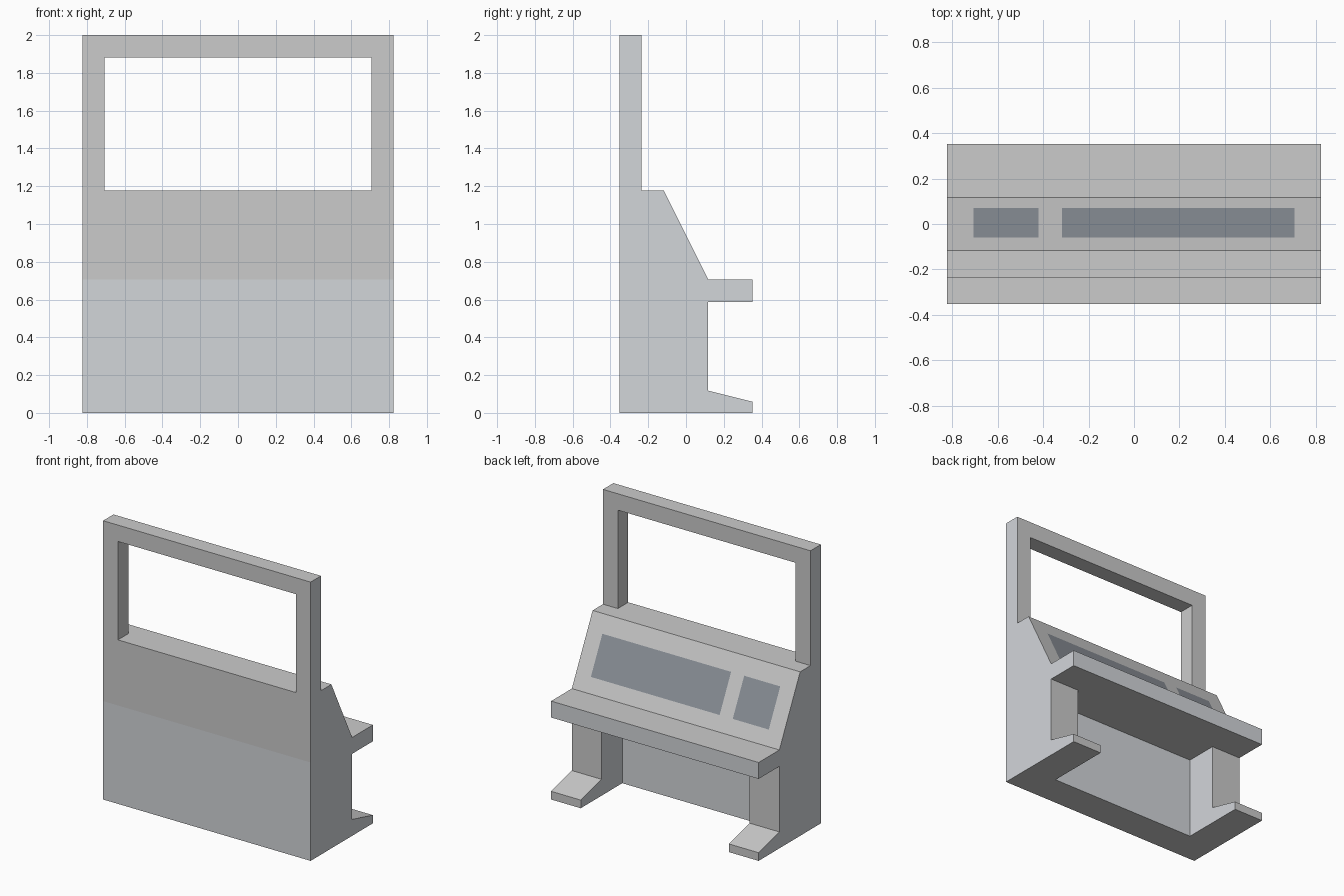
import bpy, bmesh

if "Cube" in bpy.data.objects:
    bpy.data.objects.remove(bpy.data.objects["Cube"])

U = 2 / 17  # the whole model sits on a 14 x 6 x 17 unit grid


def material(name, rgb):
    m = bpy.data.materials.new(name)
    m.diffuse_color = (*rgb, 1)
    m.use_nodes = True
    m.node_tree.nodes["Principled BSDF"].inputs["Base Color"].default_value = m.diffuse_color
    return m


FRAME = material("frame_grey", (0.8, 0.8, 0.8))
PANEL = material("panel_grey", (0.65, 0.67, 0.70))
GLASS = material("screen_dark", (0.26, 0.285, 0.32))


def prism(name, profile, half_width, is_panel):
    """Extrude a (y, z) profile along x, all in grid units; is_panel picks panel faces."""
    bm = bmesh.new()
    left, right = [[bm.verts.new((s * half_width * U, y * U, z * U)) for y, z in profile]
                   for s in (-1, 1)]
    bm.faces.new(left)
    bm.faces.new(right)
    for i in range(len(profile)):
        j = (i + 1) % len(profile)
        bm.faces.new((left[i], left[j], right[j], right[i]))
    bmesh.ops.recalc_face_normals(bm, faces=bm.faces)
    for f in bm.faces:
        f.material_index = int(is_panel(f.normal, f.calc_center_median() / U))
    mesh = bpy.data.meshes.new(name)
    bm.to_mesh(mesh)
    bm.free()
    mesh.materials.append(FRAME)
    mesh.materials.append(PANEL)
    ob = bpy.data.objects.new(name, mesh)
    bpy.context.collection.objects.link(ob)
    return ob


def cut(target, cutter):
    mod = target.modifiers.new(cutter.name, 'BOOLEAN')
    mod.operation = 'DIFFERENCE'
    mod.solver = 'EXACT'
    mod.object = cutter
    cutter.hide_render = True
    cutter.hide_set(True)


# Console body: foot, leg, ledge, sloped desk and upright frame in one side profile
side = [(-3, 0), (3, 0), (3, .5), (1, 1), (1, 5), (3, 5), (3, 6), (1, 6),
        (-1, 10), (-2, 10), (-2, 17), (-3, 17), (-3, 6)]
body = prism("console_body", side, 7,
             lambda n, c: abs(n.x) > .9 or (n.y < -.9 and c.z < 6) or (n.y > .9 and 5 < c.z < 6))

# Window opening in the upright frame
cut(body, prism("window_cutter", [(-5, 10), (-1.5, 10), (-1.5, 16), (-5, 16)], 6,
                lambda n, c: False))

# Knee space between the two legs
cut(body, prism("knee_space_cutter", [(-1, -1), (5, -1), (5, 5), (-1, 5)], 5,
                lambda n, c: abs(n.z) < .5))


# Screens lying on the sloped desk
def screen(name, x0, x1, y0=-0.06, y1=0.07, lift=0.0015):
    def slope(y):
        return 6 * U + 2 * (U - y) + lift
    mesh = bpy.data.meshes.new(name)
    mesh.from_pydata([(x, y, slope(y)) for x, y in ((x0, y0), (x0, y1), (x1, y1), (x1, y0))],
                     [], [(3, 2, 1, 0)])
    mesh.flip_normals() if mesh.polygons[0].normal.z < 0 else None
    mesh.materials.append(GLASS)
    bpy.context.collection.objects.link(bpy.data.objects.new(name, mesh))


screen("small_screen", -0.706, -0.42)
screen("wide_screen", -0.316, 0.706)
